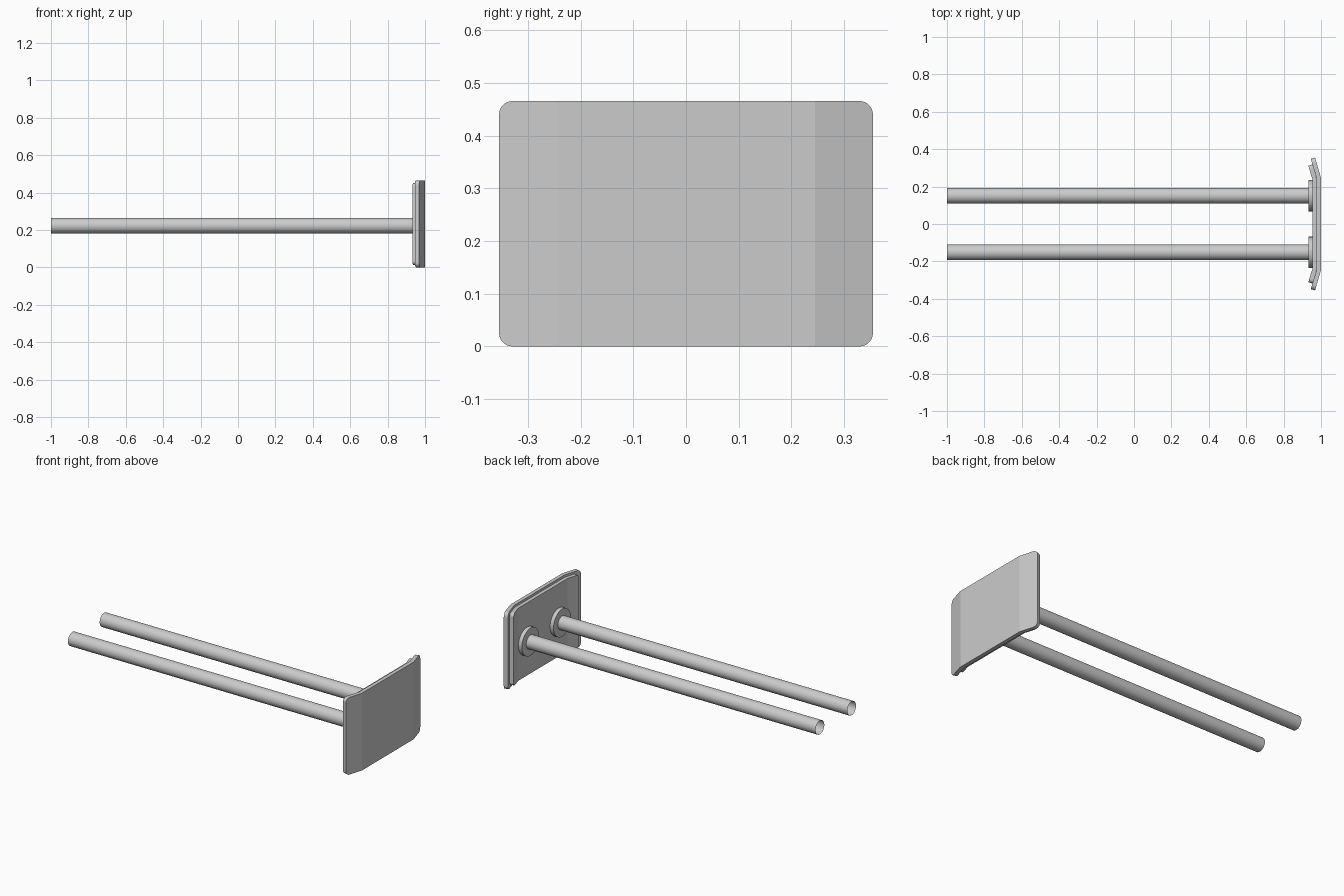
import bpy, bmesh, math
from mathutils import Vector, Matrix

if "Cube" in bpy.data.objects:
    bpy.data.objects.remove(bpy.data.objects["Cube"])

SLOPE = 0.29        # backward lean of the plate wings
MID_Z = 0.233


def finish(bm, name, smooth=True):
    bmesh.ops.recalc_face_normals(bm, faces=bm.faces)
    me = bpy.data.meshes.new(name)
    bm.to_mesh(me)
    bm.free()
    ob = bpy.data.objects.new(name, me)
    bpy.context.collection.objects.link(ob)
    if smooth:
        bpy.ops.object.select_all(action='DESELECT')
        bpy.context.view_layer.objects.active = ob
        ob.select_set(True)
        bpy.ops.object.shade_smooth_by_angle(angle=math.radians(30))
    return ob


def bent_plate(name, x_front, thick, half_w, half_h, radius, bend):
    """Rounded rectangle in the YZ plane with both sides folded backward."""
    bm = bmesh.new()
    pts = []
    for k, (sy, sz) in enumerate([(1, 1), (-1, 1), (-1, -1), (1, -1)]):
        for i in range(7):
            a = math.radians(90 * k + 15 * i)
            pts.append((0, sy * (half_w - radius) + radius * math.cos(a),
                        MID_Z + sz * (half_h - radius) + radius * math.sin(a)))
    bm.faces.new([bm.verts.new(p) for p in pts])
    for s in (-1, 1):
        bmesh.ops.bisect_plane(bm, geom=bm.verts[:] + bm.edges[:] + bm.faces[:],
                               plane_co=(0, s * bend, 0), plane_no=(0, 1, 0))
    ext = bmesh.ops.extrude_face_region(bm, geom=bm.faces[:], use_keep_orig=True)
    back = {g for g in ext['geom'] if isinstance(g, bmesh.types.BMVert)}
    for v in bm.verts:
        drop = max(0, abs(v.co.y) - bend) * SLOPE
        v.co.x = x_front - drop
        if v in back:
            v.co.x -= thick
            far = min(1, max(0, abs(v.co.y) - bend) / 0.05)
            v.co.y -= math.copysign(thick * SLOPE * (0.5 + 0.5 * far), v.co.y)
    return finish(bm, name, smooth=False)


def rod_x(name, y, z, r, x0, x1, caps):
    bm = bmesh.new()
    m = Matrix.Translation(Vector(((x0 + x1) / 2, y, z))) @ Matrix.Rotation(math.pi / 2, 4, 'Y')
    bmesh.ops.create_cone(bm, cap_ends=caps, segments=48, radius1=r, radius2=r,
                          depth=x1 - x0, matrix=m)
    return finish(bm, name)


# Front pad and the smaller backing plate behind it
bent_plate("front_plate", 1.0, 0.023, 0.355, 0.233, 0.026, 0.245)
bent_plate("backing_plate", 0.977, 0.022, 0.318, 0.219, 0.02, 0.239)

# Two open tubes with round mounting flanges
for side, y in (("left", 0.151), ("right", -0.151)):
    rod_x("flange_" + side, y, 0.223, 0.083, 0.932, 0.957, True)
    rod_x("tube_" + side, y, 0.223, 0.0415, -1.0, 0.94, False)
